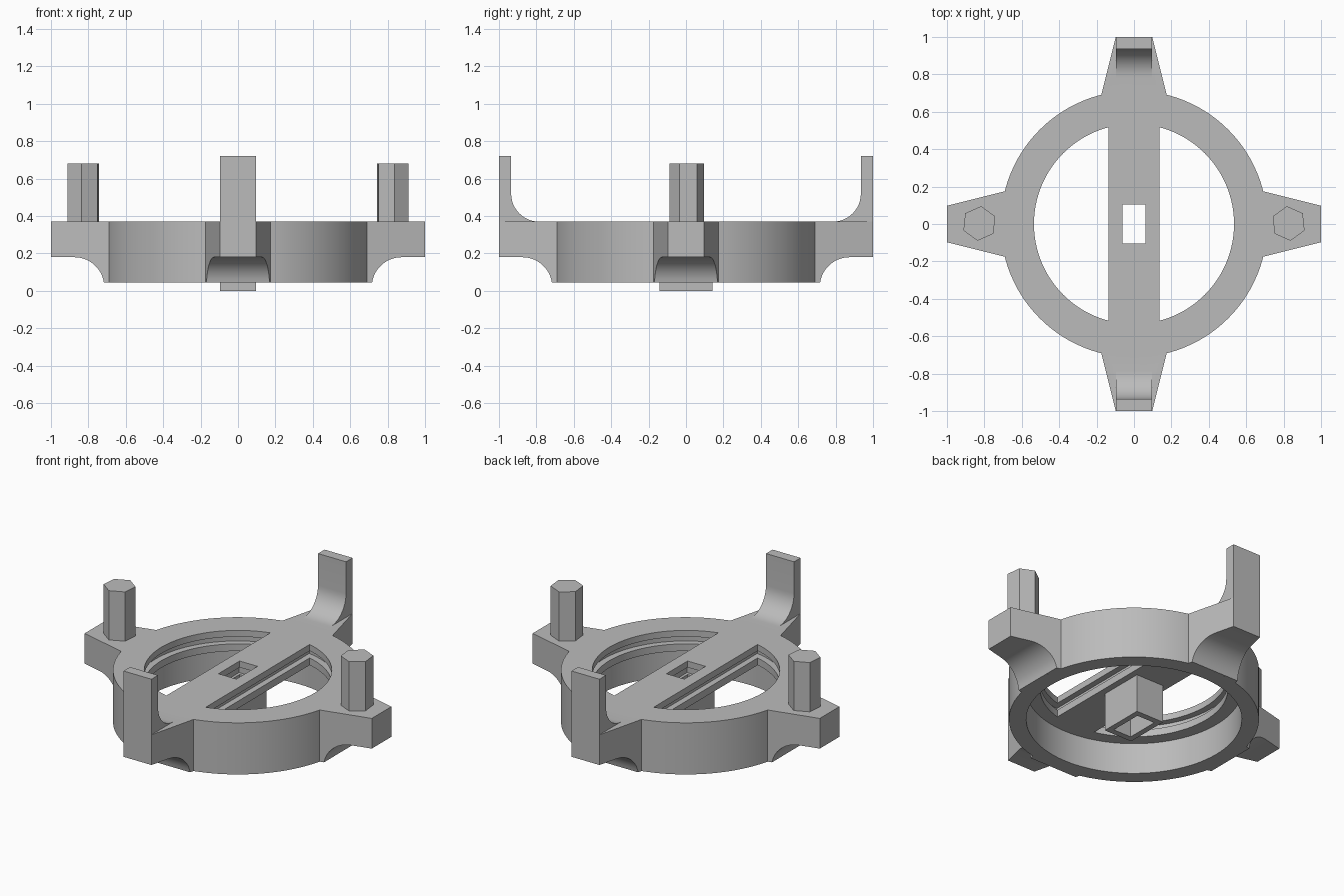
import bpy, bmesh, math
from mathutils import Matrix

if "Cube" in bpy.data.objects:
    bpy.data.objects.remove(bpy.data.objects["Cube"])

GREY = bpy.data.materials.new("mid grey")
GREY.diffuse_color = (0.5, 0.5, 0.5, 1)
GREY.use_nodes = True
GREY.node_tree.nodes["Principled BSDF"].inputs["Base Color"].default_value = GREY.diffuse_color
TOP, BASE, WEB = 0.37, 0.045, 0.24      # deck top, rim bottom, deck underside
TIP_W = 0.0975                          # half width of arm tips


def finish(name, bm):
    bmesh.ops.remove_doubles(bm, verts=bm.verts, dist=1e-5)
    bmesh.ops.recalc_face_normals(bm, faces=bm.faces)
    me = bpy.data.meshes.new(name)
    bm.to_mesh(me)
    bm.free()
    me.materials.append(GREY)
    ob = bpy.data.objects.new(name, me)
    bpy.context.collection.objects.link(ob)
    return ob


def loft(name, a, b):
    """Solid between two matching closed outlines."""
    bm = bmesh.new()
    va = [bm.verts.new(p) for p in a]
    vb = [bm.verts.new(p) for p in b]
    bm.faces.new(va)
    bm.faces.new(vb[::-1])
    for i in range(len(va)):
        j = (i + 1) % len(va)
        bm.faces.new((va[i], vb[i], vb[j], va[j]))
    return finish(name, bm)


def prism(name, pts, z0, z1):
    return loft(name, [(x, y, z0) for x, y in pts], [(x, y, z1) for x, y in pts])


def box(name, hx, hy, z0, z1):
    return prism(name, [(-hx, -hy), (hx, -hy), (hx, hy), (-hx, hy)], z0, z1)


def combine(body, other, op):
    mod = body.modifiers.new(op, 'BOOLEAN')
    mod.operation, mod.solver, mod.object = op, 'EXACT', other
    bpy.context.view_layer.objects.active = body
    bpy.ops.object.modifier_apply(modifier=mod.name)
    bpy.data.objects.remove(other)


def arc(cx, cy, r, a0, a1, n):
    return [(cx + r * math.cos(math.radians(a0 + (a1 - a0) * i / n)),
             cy + r * math.sin(math.radians(a0 + (a1 - a0) * i / n))) for i in range(n + 1)]


# Round cap: deck with a hanging rim
bm = bmesh.new()
prof = [(0, TOP), (0.713, TOP), (0.713, BASE), (0.615, BASE), (0.615, WEB), (0, WEB)]
vs = [bm.verts.new((r, 0, z)) for r, z in prof]
es = [bm.edges.new((vs[i], vs[i + 1])) for i in range(len(vs) - 1)]
bmesh.ops.spin(bm, geom=vs + es, cent=(0, 0, 0), axis=(0, 0, 1), angle=2 * math.pi, steps=96)
body = finish("ring_body", bm)

# Four tapered arms with a scooped underside
side = [(0.67, TOP), (1, TOP), (1, 0.18)] + arc(0.875, 0.02, 0.16, 90, 171, 12) + [(0.67, BASE)]
half = lambda y: TIP_W + (1 - y) * 0.25
for k in range(4):
    arm = loft("arm", [(-half(y), y, z) for y, z in side], [(half(y), y, z) for y, z in side])
    arm.data.transform(Matrix.Rotation(k * math.pi / 2, 4, 'Z'))
    combine(body, arm, 'UNION')

# Upright fingers with a fillet, front and back
side = [(1, 0.28), (1, 0.72), (0.935, 0.72)] + arc(0.785, 0.52, 0.15, 0, -90, 12) + [(0.785, 0.28)]
for k in range(2):
    fin = loft("finger", [(-TIP_W, y, z) for y, z in side], [(TIP_W, y, z) for y, z in side])
    fin.data.transform(Matrix.Rotation(k * math.pi, 4, 'Z'))
    combine(body, fin, 'UNION')

# Central hub under the crossbar
combine(body, box("hub", TIP_W, 0.1425, 0, 0.28), 'UNION')

# Two half-round windows, each with a groove round its edge
for s in (0, 180):
    for r, w, z0, z1 in ((0.535, 0.137, 0.15, 0.45), (0.575, 0.10, 0.285, 0.33)):
        a = math.degrees(math.acos(w / r))
        combine(body, prism("window", arc(0, 0, r, s - a, s + a, 40), z0, z1), 'DIFFERENCE')

# Rectangular through hole with a groove
combine(body, box("slot", 0.0625, 0.105, -0.1, 0.5), 'DIFFERENCE')
combine(body, box("slot_groove", 0.08, 0.125, 0.285, 0.33), 'DIFFERENCE')

# Hexagonal posts on the side arms
for name, s in (("left_post", -1), ("right_post", 1)):
    pts = [(s * (0.827 + 0.093 * math.cos(math.radians(36 + 60 * i))),
            0.003 + 0.093 * math.sin(math.radians(36 + 60 * i))) for i in range(6)]
    prism(name, pts, TOP - 0.02, 0.68)

# Smooth the curved walls, keep hard edges
bpy.ops.object.select_all(action='DESELECT')
body.select_set(True)
bpy.context.view_layer.objects.active = body
bpy.ops.object.shade_smooth_by_angle(angle=math.radians(25))
